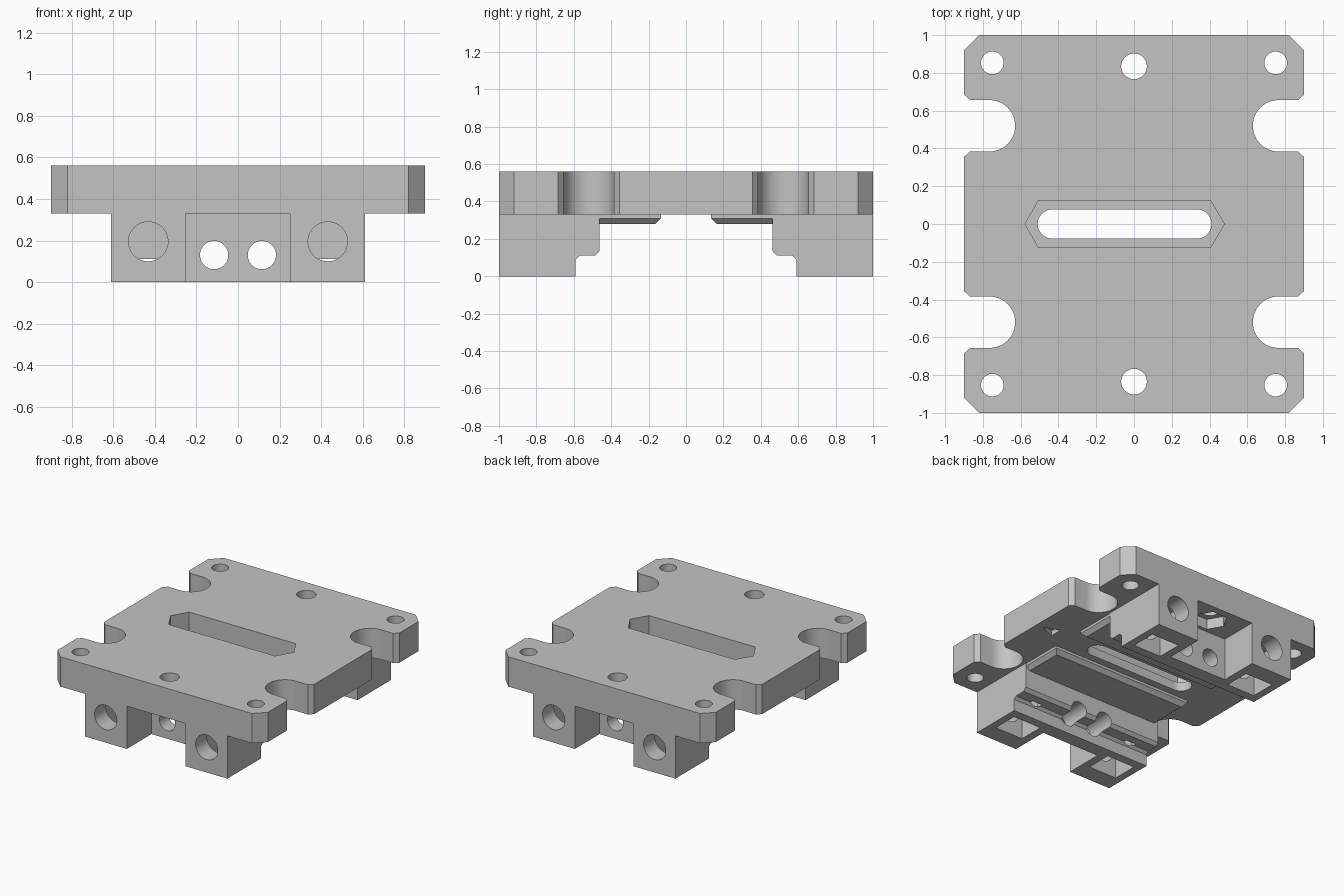
import bpy, bmesh
from math import pi, cos, sin

cube = bpy.data.objects.get("Cube")
if cube:
    bpy.data.objects.remove(cube)

metal = bpy.data.materials.new("machined_grey")
metal.use_nodes = True
grey = (0.55, 0.55, 0.55, 1)
metal.diffuse_color = grey
metal.node_tree.nodes["Principled BSDF"].inputs["Base Color"].default_value = grey

# Map (profile a, profile b, extrusion h) to world axes
AXES = {"x": lambda a, b, h: (h, a, b),
        "y": lambda a, b, h: (a, h, b),
        "z": lambda a, b, h: (a, b, h)}


def prism(name, pts, axis, lo, hi, chamfer_bottom=0):
    """Extrude a closed 2D profile along an axis."""
    bm = bmesh.new()
    place = AXES[axis]
    ends = [[bm.verts.new(place(a, b, h)) for a, b in pts] for h in (lo, hi)]
    for ring in ends:
        bm.faces.new(ring)
    n = len(pts)
    for i in range(n):
        j = (i + 1) % n
        bm.faces.new((ends[0][i], ends[0][j], ends[1][j], ends[1][i]))
    bmesh.ops.recalc_face_normals(bm, faces=bm.faces)
    if chamfer_bottom:
        low = [e for e in bm.edges if all(v in ends[0] for v in e.verts)]
        bmesh.ops.bevel(bm, geom=low, offset=chamfer_bottom, segments=1, affect="EDGES")
    mesh = bpy.data.meshes.new(name)
    bm.to_mesh(mesh)
    bm.free()
    mesh.materials.append(metal)
    ob = bpy.data.objects.new(name, mesh)
    bpy.context.collection.objects.link(ob)
    return ob


def arc(cx, cy, r, start=0, end=2 * pi, n=48):
    full = end - start >= 2 * pi
    steps = n if full else n + 1
    return [(cx + r * cos(start + (end - start) * i / n),
             cy + r * sin(start + (end - start) * i / n)) for i in range(steps)]


def rect(x0, x1, y0, y1):
    return [(x0, y0), (x1, y0), (x1, y1), (x0, y1)]


def combine(target, tool, operation):
    """Apply a boolean and discard the tool."""
    mod = target.modifiers.new(operation, "BOOLEAN")
    mod.operation = operation
    mod.solver = "EXACT"
    mod.object = tool
    bpy.context.view_layer.objects.active = target
    bpy.ops.object.modifier_apply(modifier=mod.name)
    bpy.data.objects.remove(tool)


BOTTOM, TOP = 0.33, 0.56

# Plate outline: one quarter with its rounded side notch, mirrored twice
quarter = [(0.9, 0.355), (0.868, 0.385)]
quarter += reversed(arc(0.765, 0.52, 0.136, pi / 2, 3 * pi / 2, 24))
quarter += [(0.868, 0.656), (0.9, 0.685), (0.9, 0.92), (0.82, 1)]
half = [(x, -y) for x, y in reversed(quarter)] + quarter
outline = half + [(-x, y) for x, y in reversed(half)]
body = prism("mounting_plate", outline, "z", BOTTOM, TOP)

# Stepped clamp blocks and chamfered pads under both ends
step = [(1, 0), (0.59, 0), (0.59, 0.09), (0.57, 0.11), (0.485, 0.11),
        (0.463, 0.135), (0.463, 0.4), (1, 0.4)]
for s in (-1, 1):
    profile = [(s * y, z) for y, z in step]
    combine(body, prism("clamp_block", profile, "x", -0.61, 0.61), "UNION")
    pad = prism("pad", rect(-0.605, 0.605, *sorted((s * 0.135, s * 0.54))),
                "z", 0.28, 0.4, 0.03)
    combine(body, pad, "UNION")

cutters = []


def cut(pts, axis, lo, hi):
    cutters.append(prism("cutter", pts, axis, min(lo, hi), max(lo, hi)))


for s in (-1, 1):
    # Central recess, screw hole and hexagonal nut seat
    cut(rect(-0.25, 0.25, *sorted((s * 0.7, s * 1.1))), "z", -0.1, BOTTOM)
    cut(arc(0, s * 0.835, 0.068), "z", 0.2, 0.7)
    cut(arc(0, s * 0.835, 0.125, n=6), "z", 0.3, 0.41)
    for side in (-1, 1):
        # Corner holes
        cut(arc(side * 0.75, s * 0.853, 0.06), "z", 0.2, 0.7)
        # Rod holes through the middle wall
        cut(arc(side * 0.115, 0.13, 0.068), "y", s * 0.4, s * 0.85)
        # Bolt bores and the pockets below them
        cut(arc(side * 0.432, 0.195, 0.095), "y", s * 0.55, s * 1.1)
        x = side * 0.432
        cut(rect(x - 0.12, x + 0.12, *sorted((s * 0.66, s * 0.86))), "z", -0.1, 0.3)

# Long slot with a pointed pocket on top
cut(arc(0.333, 0, 0.077, -pi / 2, pi / 2, 24)
    + arc(-0.433, 0, 0.077, pi / 2, 3 * pi / 2, 24), "z", 0.2, 0.7)
cut([(0.478, 0), (0.405, 0.125), (-0.505, 0.125), (-0.578, 0),
     (-0.505, -0.125), (0.405, -0.125)], "z", 0.4, 0.7)

# Small direction mark on the underside
cut([(0.84, 0), (0.72, 0.05), (0.72, -0.05)], "z", 0.2, 0.37)

for tool in cutters:
    combine(body, tool, "DIFFERENCE")

bpy.ops.object.select_all(action="DESELECT")
body.select_set(True)
bpy.context.view_layer.objects.active = body
bpy.ops.object.shade_smooth_by_angle(angle=pi / 6)
